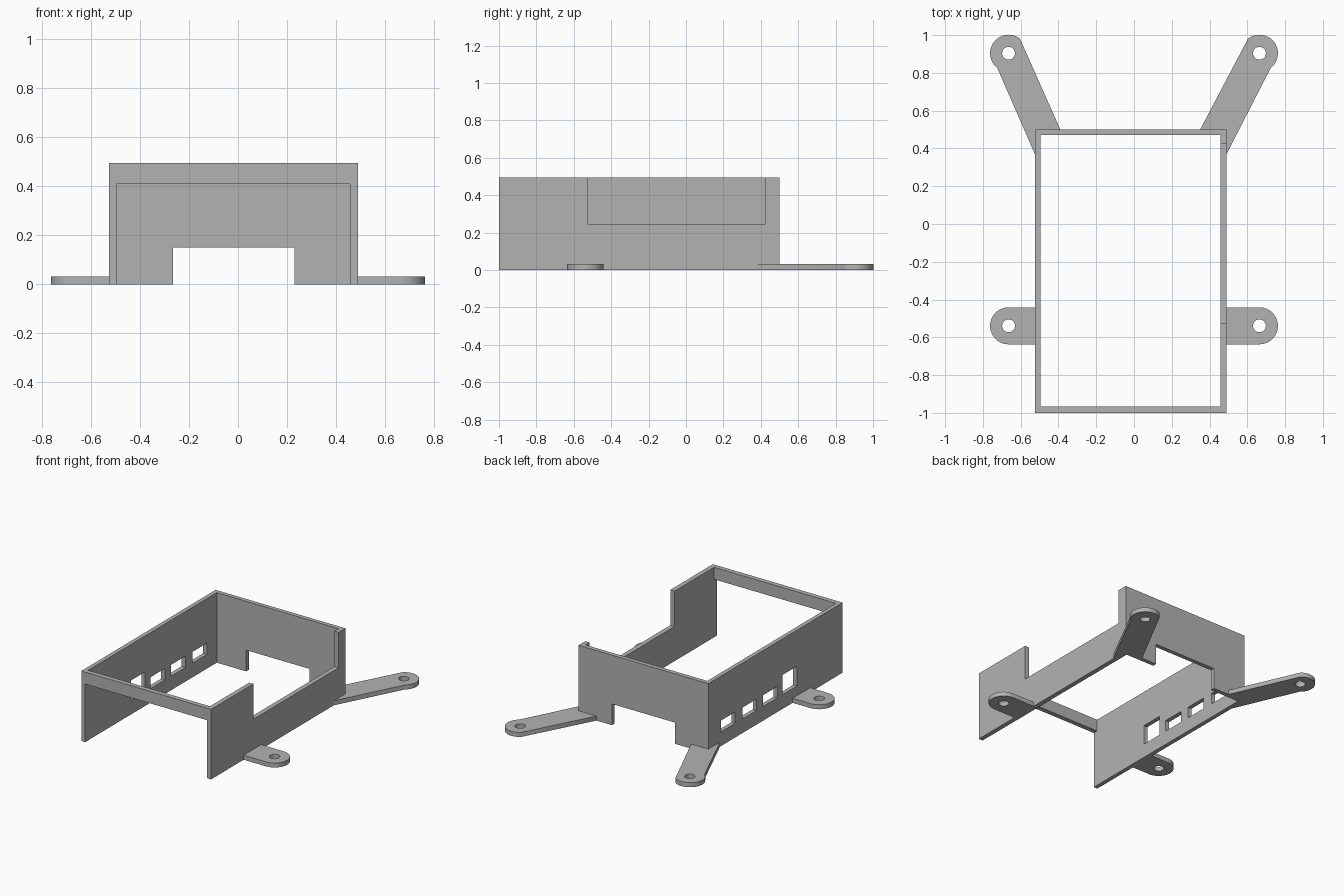
import bpy, bmesh
from math import cos, sin, radians

if "Cube" in bpy.data.objects:
    bpy.data.objects.remove(bpy.data.objects["Cube"], do_unlink=True)

grey = bpy.data.materials.new("plain grey")
grey.use_nodes = True
GREY = (0.45, 0.45, 0.45, 1)
grey.diffuse_color = GREY
grey.node_tree.nodes["Principled BSDF"].inputs["Base Color"].default_value = GREY


def prism(name, outline, z0, z1):
    """Extrude a flat outline from z0 up to z1."""
    bm = bmesh.new()
    base = bm.faces.new([bm.verts.new((x, y, z0)) for x, y in outline])
    top = bmesh.ops.extrude_face_region(bm, geom=[base])["geom"]
    verts = [v for v in top if isinstance(v, bmesh.types.BMVert)]
    bmesh.ops.translate(bm, verts=verts, vec=(0, 0, z1 - z0))
    bmesh.ops.recalc_face_normals(bm, faces=bm.faces)
    mesh = bpy.data.meshes.new(name)
    bm.to_mesh(mesh)
    bm.free()
    mesh.materials.append(grey)
    obj = bpy.data.objects.new(name, mesh)
    bpy.context.collection.objects.link(obj)
    return obj


def box(name, x0, x1, y0, y1, z0, z1):
    return prism(name, [(x0, y0), (x1, y0), (x1, y1), (x0, y1)], z0, z1)


def arc(cx, cy, r, start, end, steps):
    angles = [radians(start + (end - start) * i / steps) for i in range(steps + 1)]
    return [(cx + r * cos(a), cy + r * sin(a)) for a in angles]


def cut(obj, cutter):
    mod = obj.modifiers.new("cut", "BOOLEAN")
    mod.operation = "DIFFERENCE"
    mod.solver = "EXACT"
    mod.object = cutter
    cutter.hide_render = True
    bpy.context.view_layer.objects.active = obj
    bpy.ops.object.modifier_apply(modifier=mod.name)
    bpy.data.objects.remove(cutter, do_unlink=True)


# Open frame: four walls without floor or lid
LEFT, RIGHT, FRONT, BACK, HEIGHT = 0.49, -0.525, -1.0, 0.5, 0.495
IN_L, IN_R, IN_F, IN_B = 0.457, -0.495, -0.966, 0.47
walls = box("enclosure_walls", RIGHT, LEFT, FRONT, BACK, 0, HEIGHT)
cut(walls, box("interior", IN_R, IN_L, IN_F, IN_B, -0.1, 0.6))
# Front opening below the top rail, back doorway, left side notch
cut(walls, box("front_opening", IN_R, IN_L, -1.1, -0.9, -0.1, 0.41))
cut(walls, box("back_opening", -0.265, 0.23, 0.4, 0.6, -0.1, 0.15))
cut(walls, box("side_notch", 0.4, 0.6, -0.527, 0.425, 0.245, 0.6))
# Row of ports in the right wall
for y0, y1, top in ((-0.49, -0.33, 0.24), (-0.27, -0.11, 0.18),
                    (-0.04, 0.12, 0.18), (0.2, 0.36, 0.18)):
    cut(walls, box("port", -0.6, -0.4, y0, y1, 0.1, top))

# Mounting ears with screw holes
EAR_X, EAR_R, HOLE_R, THICK = 0.664, 0.098, 0.034, 0.032
FRONT_Y, BACK_Y = -0.539, 0.904
for side, sign, wall, inner_x in (("left", 1, 0.49, 0.35), ("right", -1, 0.525, 0.39)):
    ear = [(wall - 0.01, FRONT_Y - EAR_R)]
    ear += arc(EAR_X, FRONT_Y, EAR_R, -90, 90, 24)
    ear += [(wall - 0.01, FRONT_Y + EAR_R)]
    # Slanted arm wraps the back corner of the frame
    arm = [(wall, 0.37)] + arc(EAR_X, BACK_Y, EAR_R, -52, 128, 24)
    arm += [(inner_x, 0.5), (inner_x, 0.49), (wall - 0.01, 0.49), (wall - 0.01, 0.37)]
    for name, outline, y in (("front_ear", ear, FRONT_Y), ("back_arm", arm, BACK_Y)):
        part = prism(f"{side}_{name}", [(sign * px, py) for px, py in outline], 0, THICK)
        hole = arc(sign * EAR_X, y, HOLE_R, 0, 345, 23)
        cut(part, prism("screw_hole", hole, -0.1, 0.1))
        bpy.ops.object.select_all(action="DESELECT")
        part.select_set(True)
        bpy.context.view_layer.objects.active = part
        bpy.ops.object.shade_smooth_by_angle(angle=radians(30))
